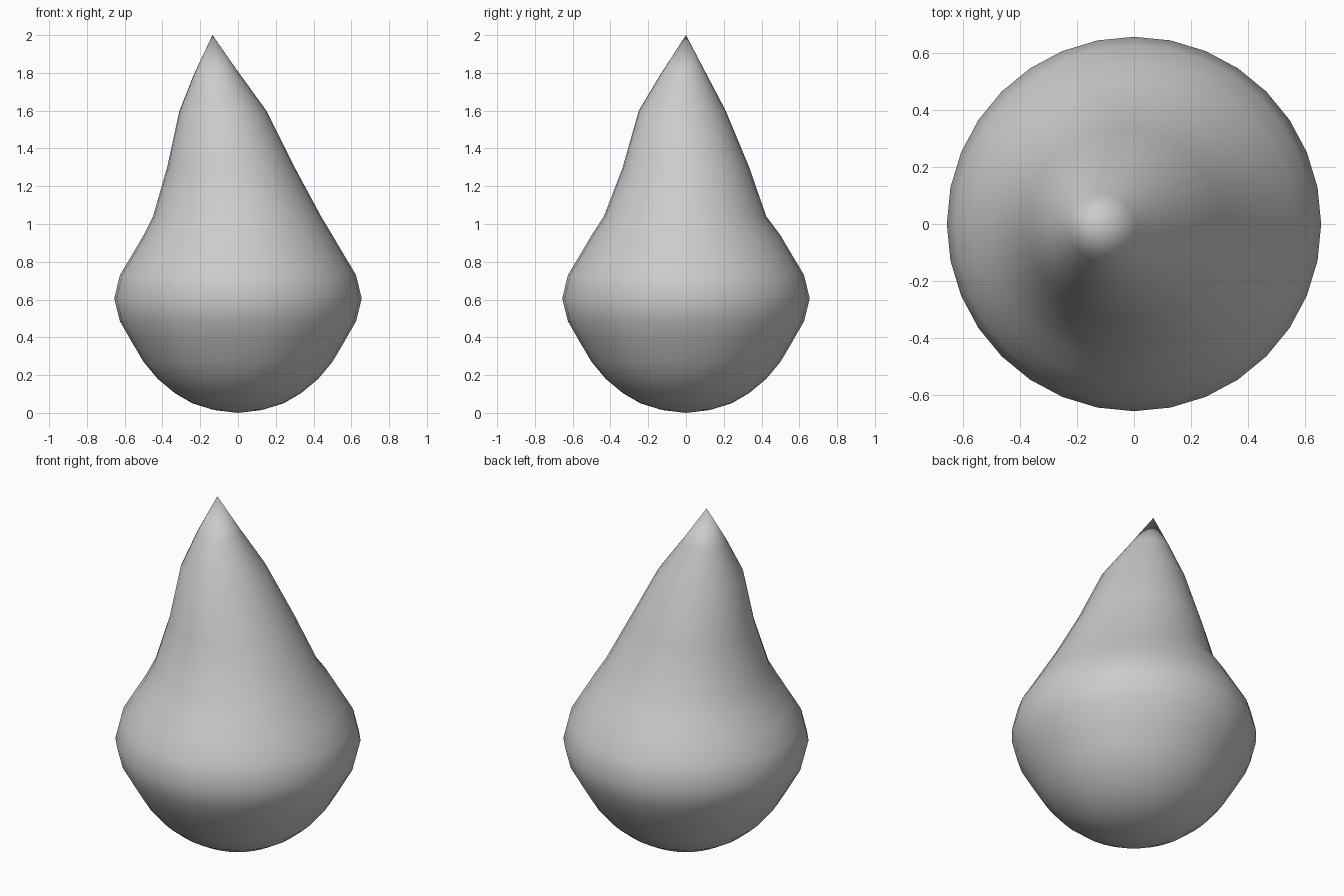
import bpy, bmesh
from math import cos, sin, pi

SEGMENTS = 32

# Cross-sections from bottom to top: z, min x, max x, min y, max y
rings = [
    (0.015, -0.125, 0.125, -0.125, 0.125),
    (0.05, -0.24, 0.24, -0.24, 0.24),
    (0.105, -0.335, 0.335, -0.335, 0.335),
    (0.18, -0.425, 0.425, -0.425, 0.425),
    (0.27, -0.50, 0.50, -0.50, 0.50),
    (0.38, -0.565, 0.565, -0.565, 0.565),
    (0.485, -0.625, 0.625, -0.625, 0.625),
    (0.605, -0.655, 0.655, -0.655, 0.655),
    (0.73, -0.625, 0.625, -0.625, 0.625),
    (0.83, -0.565, 0.565, -0.565, 0.565),
    (0.94, -0.50, 0.50, -0.50, 0.50),
    (1.04, -0.45, 0.44, -0.435, 0.425),
    (1.30, -0.375, 0.30, -0.335, 0.335),
    (1.60, -0.31, 0.15, -0.25, 0.21),
    (1.80, -0.23, 0.005, -0.13, 0.105),
]

bm = bmesh.new()
bottom = bm.verts.new((0, 0, 0))
tip = bm.verts.new((-0.135, 0, 2))

# Loft elliptical rings
loops = []
for z, x0, x1, y0, y1 in rings:
    cx, rx, cy, ry = (x0 + x1) / 2, (x1 - x0) / 2, (y0 + y1) / 2, (y1 - y0) / 2
    loops.append([bm.verts.new((cx + rx * cos(2 * pi * i / SEGMENTS),
                                cy + ry * sin(2 * pi * i / SEGMENTS), z))
                  for i in range(SEGMENTS)])

for i in range(SEGMENTS):
    j = (i + 1) % SEGMENTS
    for a, b in zip(loops, loops[1:]):
        bm.faces.new((a[i], a[j], b[j], b[i]))
    bm.faces.new((bottom, loops[0][j], loops[0][i]))
    bm.faces.new((loops[-1][i], loops[-1][j], tip))

# Smooth teardrop body
for f in bm.faces:
    f.smooth = True
mesh = bpy.data.meshes.new("teardrop_body")
bm.to_mesh(mesh)
bm.free()
bpy.context.collection.objects.link(bpy.data.objects.new("teardrop_body", mesh))
